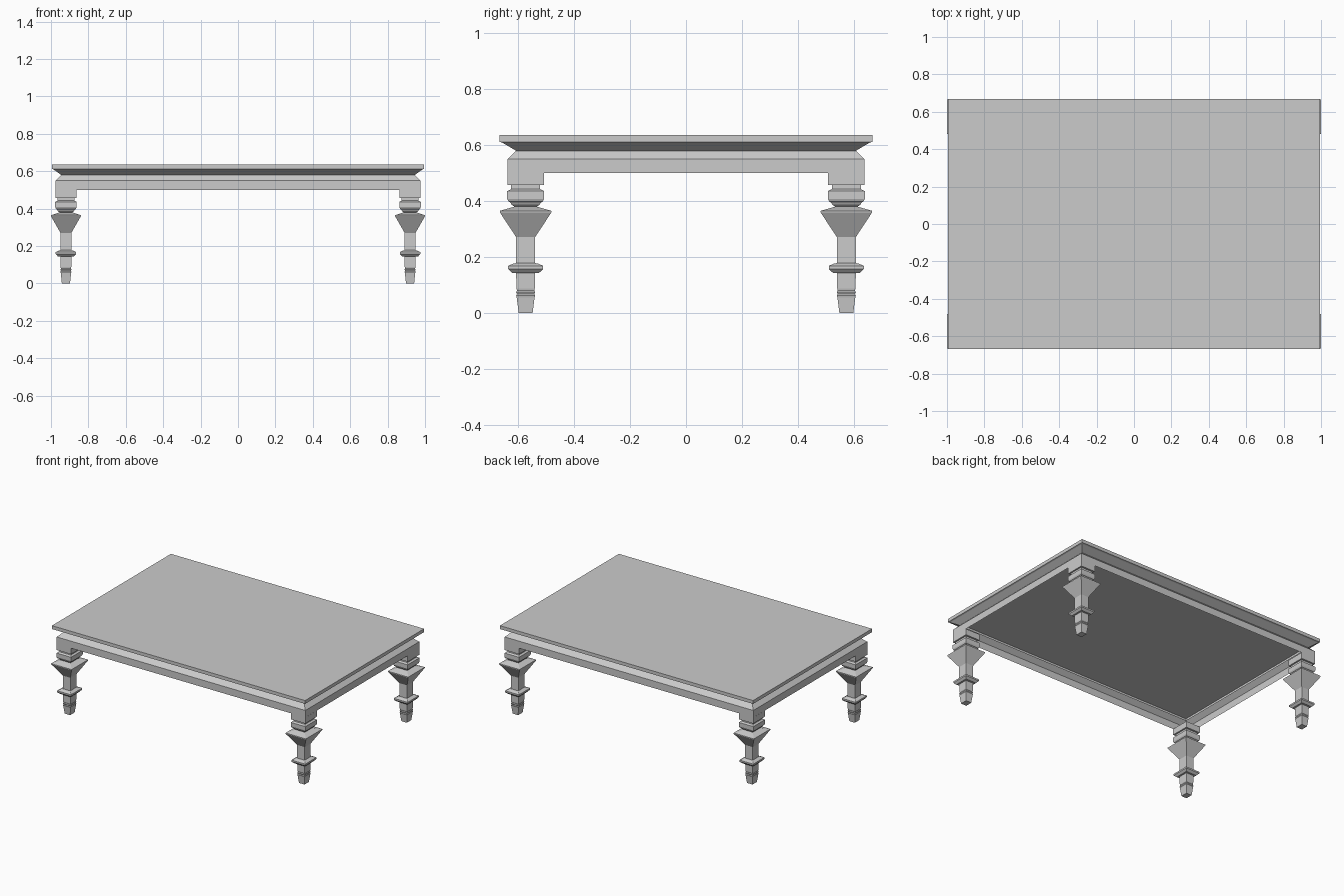
import bpy, bmesh


def loft(name, rings, bottom=True, top=True):
    """Skin a stack of rectangles (cx, cy, half_x, half_y, z)."""
    bm = bmesh.new()
    loops = []
    for cx, cy, hx, hy, z in rings:
        loops.append([bm.verts.new((cx + sx * hx, cy + sy * hy, z))
                      for sx, sy in ((-1, -1), (1, -1), (1, 1), (-1, 1))])
    if bottom:
        bm.faces.new(loops[0][::-1])
    if top:
        bm.faces.new(loops[-1])
    for a, b in zip(loops, loops[1:]):
        for i in range(4):
            j = (i + 1) % 4
            bm.faces.new((a[i], a[j], b[j], b[i]))
    bmesh.ops.recalc_face_normals(bm, faces=bm.faces)
    mesh = bpy.data.meshes.new(name)
    bm.to_mesh(mesh)
    bm.free()
    obj = bpy.data.objects.new(name, mesh)
    bpy.context.collection.objects.link(obj)
    return obj


# Table top: thin shell, open below, with bevelled underside
loft("table_top", [(0, 0, 0.945, 0.608, 0.58),
                   (0, 0, 0.985, 0.657, 0.609),
                   (0, 0, 0.994, 0.667, 0.612),
                   (0, 0, 0.994, 0.667, 0.636)], bottom=False)

# Apron: thin boards, chamfered in to meet the table top
loft("apron", [(0, 0, 0.976, 0.639, 0.50),
               (0, 0, 0.976, 0.639, 0.55),
               (0, 0, 0.945, 0.608, 0.58)], bottom=False, top=False)

# Square leg profile: (half depth, z); width is slightly narrower
PROFILE = [(0.025, 0.0), (0.032, 0.055), (0.034, 0.062), (0.031, 0.068),
           (0.034, 0.074), (0.031, 0.080), (0.033, 0.088), (0.034, 0.143),
           (0.048, 0.143), (0.063, 0.157), (0.063, 0.168), (0.045, 0.176),
           (0.034, 0.178), (0.034, 0.271), (0.0925, 0.360), (0.0925, 0.365),
           (0.040, 0.380), (0.050, 0.387), (0.055, 0.395), (0.061, 0.398),
           (0.066, 0.408), (0.066, 0.436), (0.052, 0.443), (0.052, 0.457),
           (0.065, 0.457), (0.065, 0.50)]
CX, CY, RATIO = 0.92, 0.574, 0.865

# Four legs
for fb, sy in (("front", -1), ("back", 1)):
    for lr, sx in (("left", -1), ("right", 1)):
        loft(f"{fb}_{lr}_leg",
             [(sx * CX, sy * CY, h * RATIO, h, z) for h, z in PROFILE])
